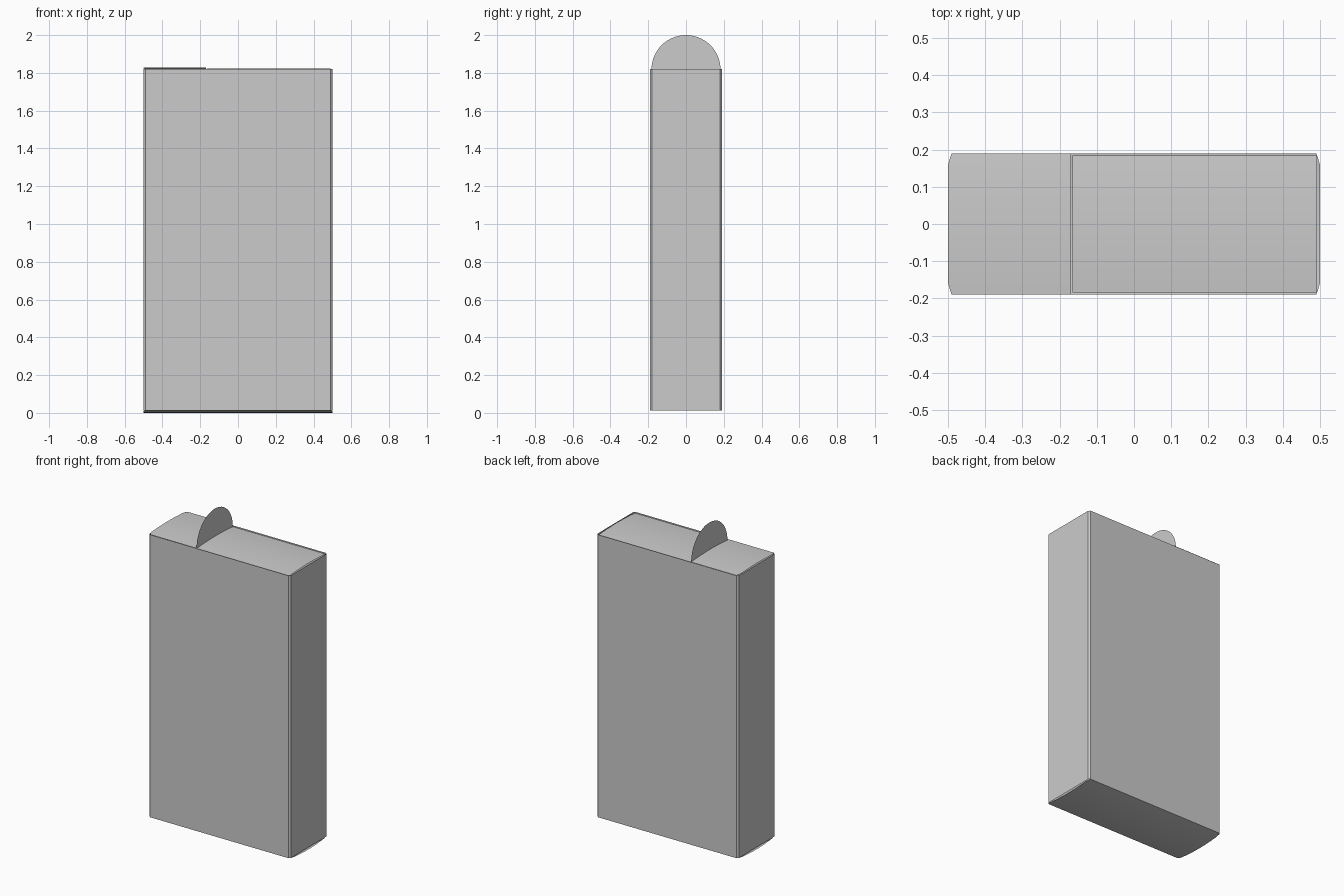
import bpy
import math

if "Cube" in bpy.data.objects:
    bpy.data.objects.remove(bpy.data.objects["Cube"])

card = bpy.data.materials.new("grey_card")
card.diffuse_color = (0.6, 0.6, 0.6, 1)
card.use_nodes = True
card.node_tree.nodes["Principled BSDF"].inputs["Base Color"].default_value = card.diffuse_color

HX, HY, C = 0.5, 0.19, 0.01      # half width, half depth, corner fold
Z0, Z1 = 0.013, 1.82             # wall bottom and top
SPLIT = -0.165                   # fold line of the lid


def add_part(name, verts, faces):
    mesh = bpy.data.meshes.new(name)
    mesh.from_pydata(verts, [], faces)
    mesh.materials.append(card)
    obj = bpy.data.objects.new(name, mesh)
    bpy.context.collection.objects.link(obj)
    return obj


def bowed_panel(name, x0, x1, half_y, z, bow, up=True, steps=12):
    """Sheet spanning x0..x1 that bulges along its middle."""
    verts, faces = [], []
    for i in range(steps + 1):
        t = -1 + 2 * i / steps
        h = z + bow * (1 - t * t)
        # clip the outer corners to follow the folded wall corners
        cut = C if i in (0, steps) else 0
        a = x0 + (cut if x0 <= -HX else 0)
        b = x1 - (cut if x1 >= HX else 0)
        verts += [(a, half_y * t, h), (b, half_y * t, h)]
    for i in range(steps):
        f = (2 * i, 2 * i + 1, 2 * i + 3, 2 * i + 2)
        faces.append(f if up else f[::-1])
    return add_part(name, verts, faces)


# Carton walls: a sleeve with narrow folded corners
ring = [(-HX + C, -HY), (HX - C, -HY), (HX, -HY + C), (HX, HY - C),
        (HX - C, HY), (-HX + C, HY), (-HX, HY - C), (-HX, -HY + C)]
n = len(ring)
add_part("carton_walls",
         [(x, y, z) for z in (Z0, Z1) for x, y in ring],
         [(i, (i + 1) % n, n + (i + 1) % n, n + i) for i in range(n)])

# Bottom closure, bulging down
bowed_panel("bottom_panel", -HX, HX, HY, Z0, -0.013, up=False)

# Top closure: an outer glued panel and a slightly sunken lid
bowed_panel("top_fixed_panel", -HX, SPLIT - 0.004, HY, Z1 + 0.001, 0.008)
bowed_panel("top_lid", SPLIT, HX - 0.009, HY - 0.006, Z1 - 0.005, 0.008)

# Raised rounded tab at the fold line
arc = [(SPLIT, 0.183 * math.cos(math.pi * i / 32),
        Z1 - 0.003 + 0.183 * math.sin(math.pi * i / 32)) for i in range(33)]
add_part("raised_tab", arc, [tuple(range(33))])

# Round glued patch on the left wall, near the bottom
disc = [(-HX - 0.001, 0.09 * math.cos(math.tau * i / 32),
         0.41 - 0.09 * math.sin(math.tau * i / 32)) for i in range(32)]
add_part("round_patch", disc, [tuple(range(32))])

# Smooth the bowed panels
for name in ("bottom_panel", "top_fixed_panel", "top_lid"):
    for poly in bpy.data.objects[name].data.polygons:
        poly.use_smooth = True
